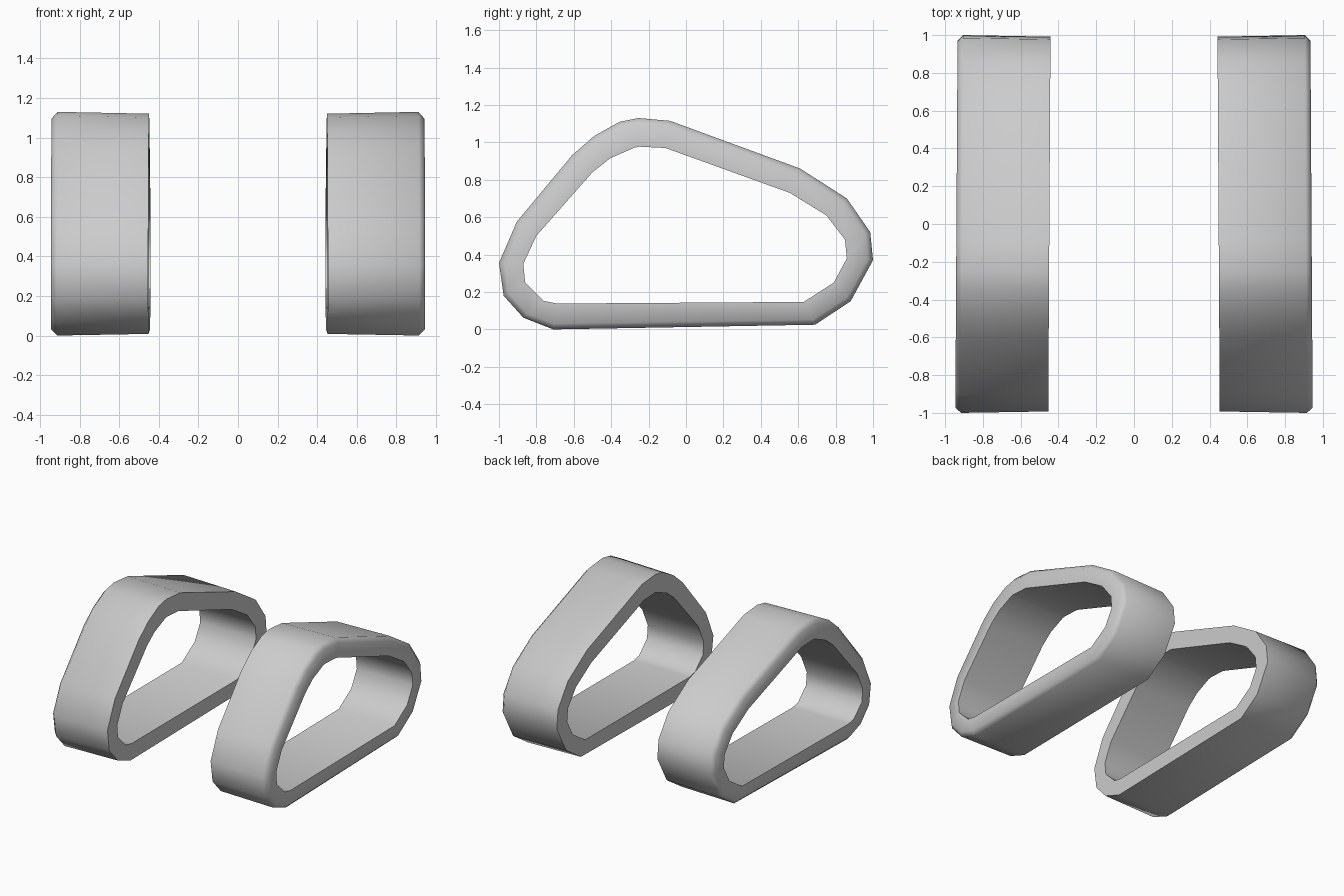
import bpy, bmesh, math
from mathutils import Vector

if "Cube" in bpy.data.objects:
    bpy.data.objects.remove(bpy.data.objects["Cube"])

# Side profile of the band as (y, z), outer and inner loops matched point by point
OUTER = [(-.71, 0), (-.87, .063), (-.975, .18), (-1, .355), (-.905, .575), (-.61, .93),
         (-.49, 1.035), (-.355, 1.11), (-.255, 1.13), (-.085, 1.115), (.61, .86),
         (.86, .70), (.985, .52), (1, .37), (.88, .15), (.69, .025)]
INNER = [(-.69, .138), (-.76, .152), (-.86, .25), (-.87, .35), (-.80, .50), (-.50, .84),
         (-.405, .915), (-.275, .972), (-.25, .977), (-.11, .97), (.555, .73),
         (.75, .61), (.85, .48), (.86, .38), (.79, .25), (.63, .147)]

# Cross-section stations: x position and fraction of the way from outer to inner
STATIONS = [(.448, .06), (.91, 0), (.94, .22), (.94, 1), (.448, 1)]


def make_band(name, side):
    bm = bmesh.new()
    rings = []
    for o, i in zip(OUTER, INNER):
        o, i = Vector(o), Vector(i)
        ring = []
        for x, t in STATIONS:
            p = o.lerp(i, t)
            # band toes out very slightly toward the front
            ring.append(bm.verts.new((side * (x - .006 * p.x), p.x, p.y)))
        rings.append(ring)
    n, m = len(rings), len(STATIONS)
    for a in range(n):
        r, s = rings[a], rings[(a + 1) % n]
        for k in range(m):
            bm.faces.new((r[k], r[(k + 1) % m], s[(k + 1) % m], s[k]))
    bmesh.ops.recalc_face_normals(bm, faces=bm.faces)
    mesh = bpy.data.meshes.new(name)
    bm.to_mesh(mesh)
    bm.free()
    obj = bpy.data.objects.new(name, mesh)
    bpy.context.collection.objects.link(obj)
    # smooth band and rounded outer rim, crisp inner edges
    bpy.ops.object.select_all(action='DESELECT')
    obj.select_set(True)
    bpy.context.view_layer.objects.active = obj
    bpy.ops.object.shade_smooth_by_angle(angle=math.radians(55))


# Mirrored pair of track bands
make_band("right_track_band", 1)
make_band("left_track_band", -1)
